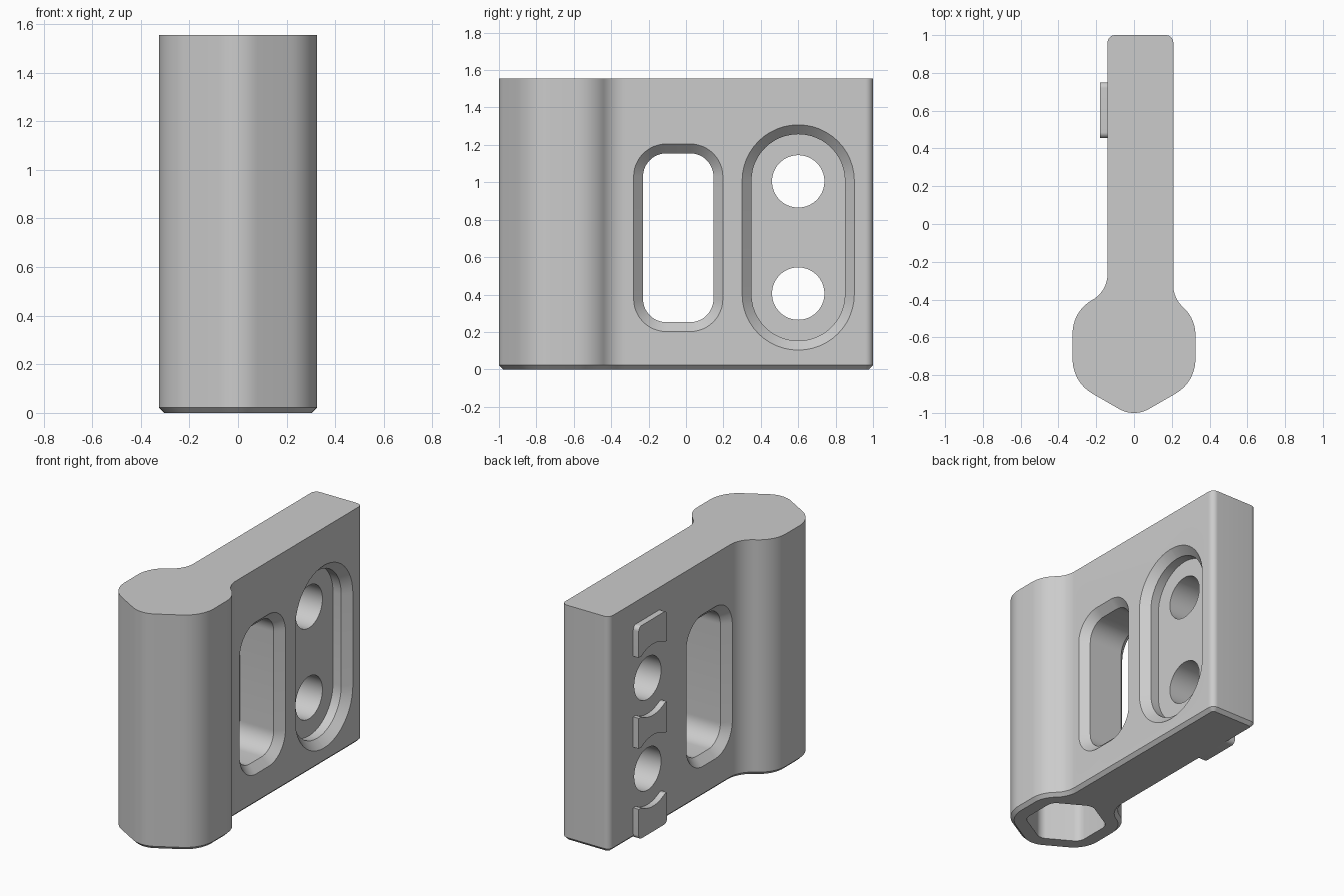
import bpy, bmesh, math
from mathutils import Vector

if "Cube" in bpy.data.objects:
    bpy.data.objects.remove(bpy.data.objects["Cube"])

grey = bpy.data.materials.new("light grey plastic")
grey.use_nodes = True
colour = (0.6, 0.6, 0.6, 1)
grey.diffuse_color = colour
grey.node_tree.nodes["Principled BSDF"].inputs["Base Color"].default_value = colour


def rounded(corners, steps=12):
    """Counter-clockwise outline from (x, y, radius) corners."""
    pts = []
    for i, (x, y, r) in enumerate(corners):
        p = Vector((x, y))
        u = (Vector(corners[i - 1][:2]) - p).normalized()
        v = (Vector(corners[(i + 1) % len(corners)][:2]) - p).normalized()
        half = u.angle(v) / 2
        centre = p + (u + v).normalized() * r / math.sin(half)
        s = p + u * r / math.tan(half) - centre
        e = p + v * r / math.tan(half) - centre
        a = math.atan2(s.y, s.x)
        turn = math.atan2(s.x * e.y - s.y * e.x, s.dot(e))
        for k in range(steps + 1):
            t = a + turn * k / steps
            pts.append(centre + Vector((math.cos(t), math.sin(t))) * r)
    return pts


def box_outline(a0, a1, b0, b1, r):
    return rounded([(a0, b0, r), (a1, b0, r), (a1, b1, r), (a0, b1, r)])


def circle(a, b, r, n=64):
    return [Vector((a + r * math.cos(math.tau * k / n), b + r * math.sin(math.tau * k / n)))
            for k in range(n)]


def grow(pts, d):
    """Offset an outline outward by d."""
    out = []
    for i, p in enumerate(pts):
        d1 = (p - pts[i - 1]).normalized()
        d2 = (pts[(i + 1) % len(pts)] - p).normalized()
        n1, n2 = Vector((d1.y, -d1.x)), Vector((d2.y, -d2.x))
        out.append(p + (n1 + n2) * d / (1 + n1.dot(n2)))
    return out


def loft(name, pts, sections, axis="z"):
    """Solid through (position, offset) sections of one outline along an axis."""
    bm = bmesh.new()
    rings = []
    for t, off in sections:
        ring = grow(pts, off)
        rings.append([bm.verts.new((p.x, p.y, t) if axis == "z" else (t, p.x, p.y)) for p in ring])
    n = len(pts)
    for lo, hi in zip(rings, rings[1:]):
        for i in range(n):
            j = (i + 1) % n
            bm.faces.new((lo[i], lo[j], hi[j], hi[i]))
    bm.faces.new(rings[0][::-1])
    bm.faces.new(rings[-1])
    mesh = bpy.data.meshes.new(name)
    bm.to_mesh(mesh)
    bm.free()
    mesh.materials.append(grey)
    obj = bpy.data.objects.new(name, mesh)
    bpy.context.collection.objects.link(obj)
    return obj


def cut(obj, cutters):
    bpy.ops.object.select_all(action="DESELECT")
    bpy.context.view_layer.objects.active = obj
    obj.select_set(True)
    for c in cutters:
        c.hide_render = True
        mod = obj.modifiers.new("cut", "BOOLEAN")
        mod.operation = "DIFFERENCE"
        mod.solver = "MANIFOLD"
        mod.object = c
        bpy.ops.object.modifier_apply(modifier=mod.name)
        bpy.data.objects.remove(c)
    bpy.ops.object.shade_smooth_by_angle(angle=math.radians(30))


TOP = 1.555
RIGHT, LEFT = 0.208, -0.14          # side faces of the slab
HOLE_Y, HOLES = 0.6, (0.405, 1.005)

# Grip and slab in one outline, chamfered along the bottom
outline = rounded([
    (0, -1.025, 0.16), (0.325, -0.8375, 0.21), (0.325, -0.5, 0.195), (RIGHT, -0.393, 0.157),
    (RIGHT, 1, 0.04), (LEFT, 1, 0.04),
    (LEFT, -0.356, 0.16), (-0.325, -0.4625, 0.2), (-0.325, -0.8375, 0.21)])
body = loft("body", outline, [(0, -0.022), (0.022, 0), (TOP, 0)])

# Hexagonal pocket rising into the grip from below
hexagon = [(0.254 * math.sin(a), -0.65 - 0.254 * math.cos(a), 0.07)
           for a in (math.tau * k / 6 for k in range(6))]
pocket = loft("pocket_cutter", rounded(hexagon), [(-0.1, 0), (1.35, 0)])

# Window, chamfered on both sides
window = loft("window_cutter", box_outline(-0.23, 0.147, 0.252, 1.155, 0.125),
              [(LEFT - 0.02, 0.07), (LEFT + 0.05, 0), (RIGHT - 0.05, 0), (RIGHT + 0.02, 0.07)], "x")

# Long recess with a chamfered rim
recess = loft("recess_cutter", box_outline(0.35, 0.85, 0.153, 1.257, 0.249),
              [(RIGHT - 0.11, 0), (RIGHT - 0.05, 0), (RIGHT + 0.02, 0.07)], "x")

# Two bolt holes
bores = [loft("bore_cutter", circle(HOLE_Y, z, 0.14), [(-0.5, 0), (0.5, 0)], "x") for z in HOLES]
cut(body, [pocket, window, recess] + bores)

# Raised lugs: a strip broken up by round clearances about the holes
lugs = loft("lugs", box_outline(0.455, 0.75, 0.003, 1.407, 0.03),
            [(LEFT - 0.04, 0), (LEFT + 0.02, 0)], "x")
clearances = []
for z in HOLES:
    clearances.append(loft("gap_cutter", box_outline(0.3, 0.9, z - 0.2, z + 0.2, 0.01),
                           [(-0.4, 0), (0, 0)], "x"))
    clearances.append(loft("arc_cutter", circle(HOLE_Y, z, 0.235), [(-0.4, 0), (0, 0)], "x"))
cut(lugs, clearances)
